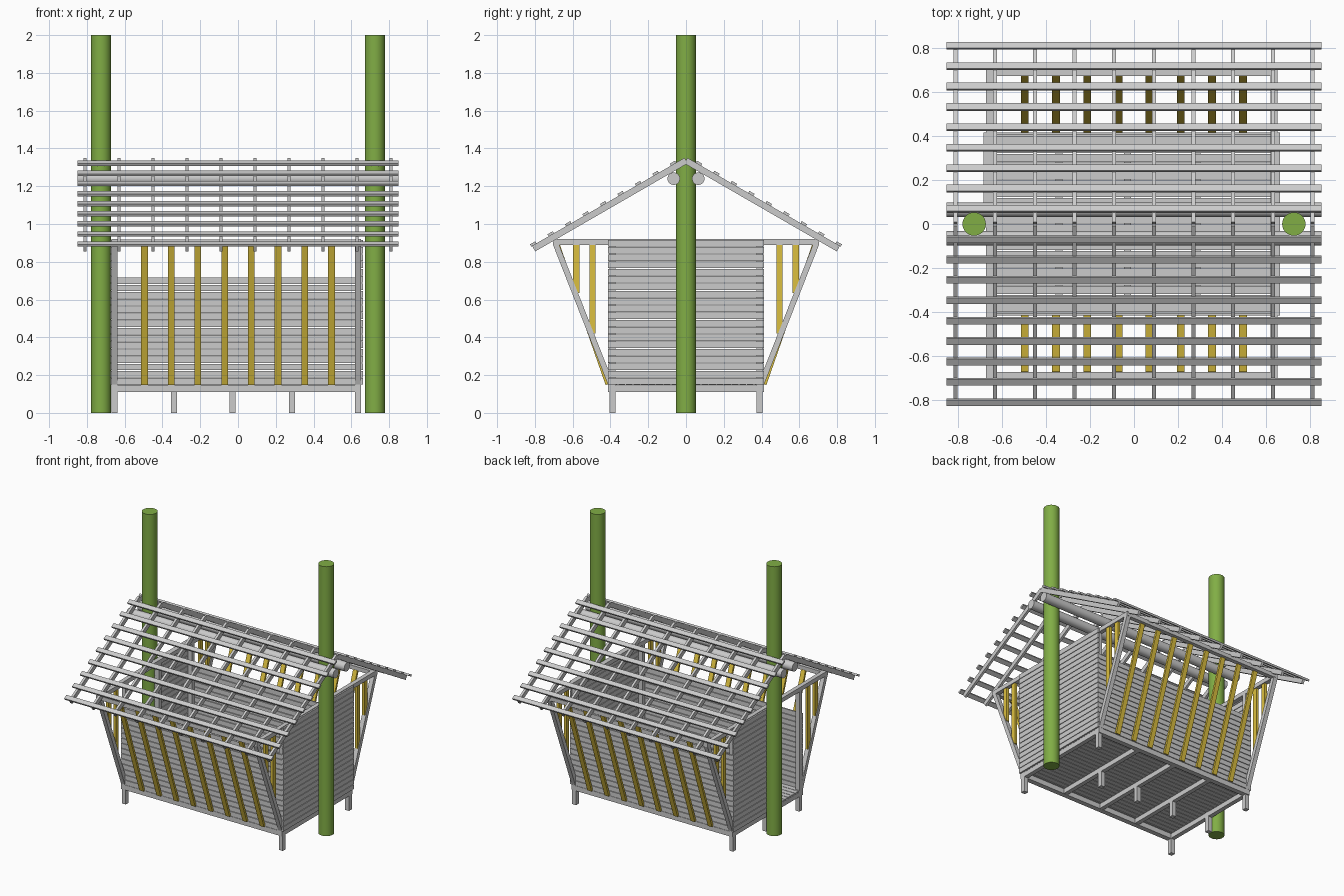
import bpy, bmesh, math
from mathutils import Matrix, Vector

if "Cube" in bpy.data.objects:
    bpy.data.objects.remove(bpy.data.objects["Cube"])

def material(name, rgb):
    m = bpy.data.materials.new(name)
    m.diffuse_color = (*rgb, 1)
    m.use_nodes = True
    m.node_tree.nodes["Principled BSDF"].inputs["Base Color"].default_value = m.diffuse_color
    return m

GREEN = material("green", (0.22, 0.42, 0.06))
GOLD = material("gold", (0.72, 0.53, 0.05))

def part(name, bm, mat=None):
    me = bpy.data.meshes.new(name)
    bm.to_mesh(me)
    bm.free()
    ob = bpy.data.objects.new(name, me)
    bpy.context.collection.objects.link(ob)
    if mat:
        me.materials.append(mat)
    return ob

def box(bm, x0, x1, y0, y1, z0, z1):
    c = Vector((x0 + x1, y0 + y1, z0 + z1)) / 2
    bmesh.ops.create_cube(bm, size=1, matrix=Matrix.Translation(c) @
                          Matrix.Diagonal((x1 - x0, abs(y1 - y0), z1 - z0, 1)))

def bar(bm, x, a, b, width, thick):
    """Slanted bar at x between two (y, z) points, width measured along x."""
    a, b = Vector((x, *a)), Vector((x, *b))
    ang = math.atan2(b.z - a.z, b.y - a.y)
    bmesh.ops.create_cube(bm, size=1, matrix=Matrix.Translation((a + b) / 2) @
                          Matrix.Rotation(ang, 4, 'X') @
                          Matrix.Diagonal((width, (b - a).length, thick, 1)))

def log(bm, r, length, mat):
    bmesh.ops.create_cone(bm, cap_ends=True, segments=32, radius1=r, radius2=r,
                          depth=length, matrix=mat)

def smooth(ob):
    for p in ob.data.polygons:
        p.use_smooth = len(p.vertices) == 4

XL, XR = -0.655, 0.635          # end frame positions
ENDS, SIDES = (XL, XR), (-1, 1)
H = 0.016                       # half timber size

# tall round posts
for name, x in (("left_pole", -0.725), ("right_pole", 0.725)):
    bm = bmesh.new()
    log(bm, 0.053, 2, Matrix.Translation((x, 0, 1)))
    smooth(part(name, bm, GREEN))

# twin ridge logs
bm = bmesh.new()
for s in SIDES:
    log(bm, 0.033, 1.7, Matrix.Translation((0, s * 0.065, 1.24)) @ Matrix.Rotation(math.pi / 2, 4, 'Y'))
smooth(part("ridge_logs", bm))

# corner posts, door post and short legs
bm = bmesh.new()
for x in ENDS:
    for y in (-0.389, 0.389):
        box(bm, x - H, x + H, y - H, y + H, 0, 0.89)
box(bm, XL - H, XL + H, -H, H, 0, 0.89)
for x in (-0.34, -0.03, 0.285):
    box(bm, x - H, x + H, -H, H, 0, 0.12)
part("posts_and_legs", bm)

# floor frame
bm = bmesh.new()
for s in SIDES:
    box(bm, XL - H, XR + H, s * 0.375, s * 0.412, 0.11, 0.147)
for x in (XL, -0.34, -0.03, 0.285, XR):
    box(bm, x - H, x + H, -0.41, 0.41, 0.111, 0.146)
part("floor_frame", bm)

# floor boards
bm = bmesh.new()
for i in range(20):
    y = -0.40 + i * 0.04
    box(bm, XL - H, XR + H, y + 0.002, y + 0.038, 0.147, 0.157)
part("floor_boards", bm)

# long low walls behind the racks
bm = bmesh.new()
for s in SIDES:
    for i in range(15):
        z = 0.15 + i * 0.038
        box(bm, XL - H, XR + H, s * 0.403, s * 0.414, z, z + 0.034)
part("long_wall_boards", bm)

# end walls: full on the right, half on the left beside the doorway
bm = bmesh.new()
for i in range(20):
    z = 0.15 + i * 0.0385
    box(bm, XR + H, XR + H + 0.011, -0.414, 0.414, z, z + 0.0345)
    box(bm, XL - H - 0.011, XL - H, -H, 0.414, z, z + 0.0345)
part("end_wall_boards", bm)

# rack frames: tie beams, slanted braces and top plates
bm = bmesh.new()
for x in ENDS:
    box(bm, x - H, x + H, -0.705, 0.705, 0.889, 0.92)
    for s in SIDES:
        bar(bm, x, (s * 0.395, 0.145), (s * 0.69, 0.895), 2 * H, 0.03)
for s in SIDES:
    box(bm, XL - H, XR + H, s * 0.672, s * 0.704, 0.888, 0.918)
part("rack_frame", bm)

# slanted rack slats
bm = bmesh.new()
for s in SIDES:
    for i in range(8):
        bar(bm, -0.495 + i * 0.1414, (s * 0.418, 0.15), (s * 0.676, 0.89), 0.035, 0.016)
part("rack_slats", bm, GOLD)

# upright slats closing the rack ends
bm = bmesh.new()
for x in ENDS:
    for s in SIDES:
        for y, z in ((0.495, 0.42), (0.582, 0.635)):
            box(bm, x - 0.01, x + 0.01, s * (y - 0.017), s * (y + 0.017), z, 0.889)
part("rack_end_slats", bm, GOLD)

# roof rafters and battens
slope = math.radians(30)
n = Vector((math.sin(slope), math.cos(slope)))      # outward roof normal (y, z)
top = lambda y, off: Vector((y, 1.355 - math.tan(slope) * y)) + n * off
flip = lambda v, s: (s * v.x, v.y)
rafters, battens = bmesh.new(), bmesh.new()
for s in SIDES:
    for i in range(10):
        bar(rafters, -0.81 + i * 0.18, flip(top(0.008, -0.017), s), flip(top(0.815, -0.017), s), 0.018, 0.034)
    for i in range(9):
        y = 0.066 + i * 0.0925
        bar(battens, 0, flip(top(y - 0.014, 0.005), s), flip(top(y + 0.014, 0.005), s), 1.7, 0.014)
part("roof_rafters", rafters)
part("roof_battens", battens)
